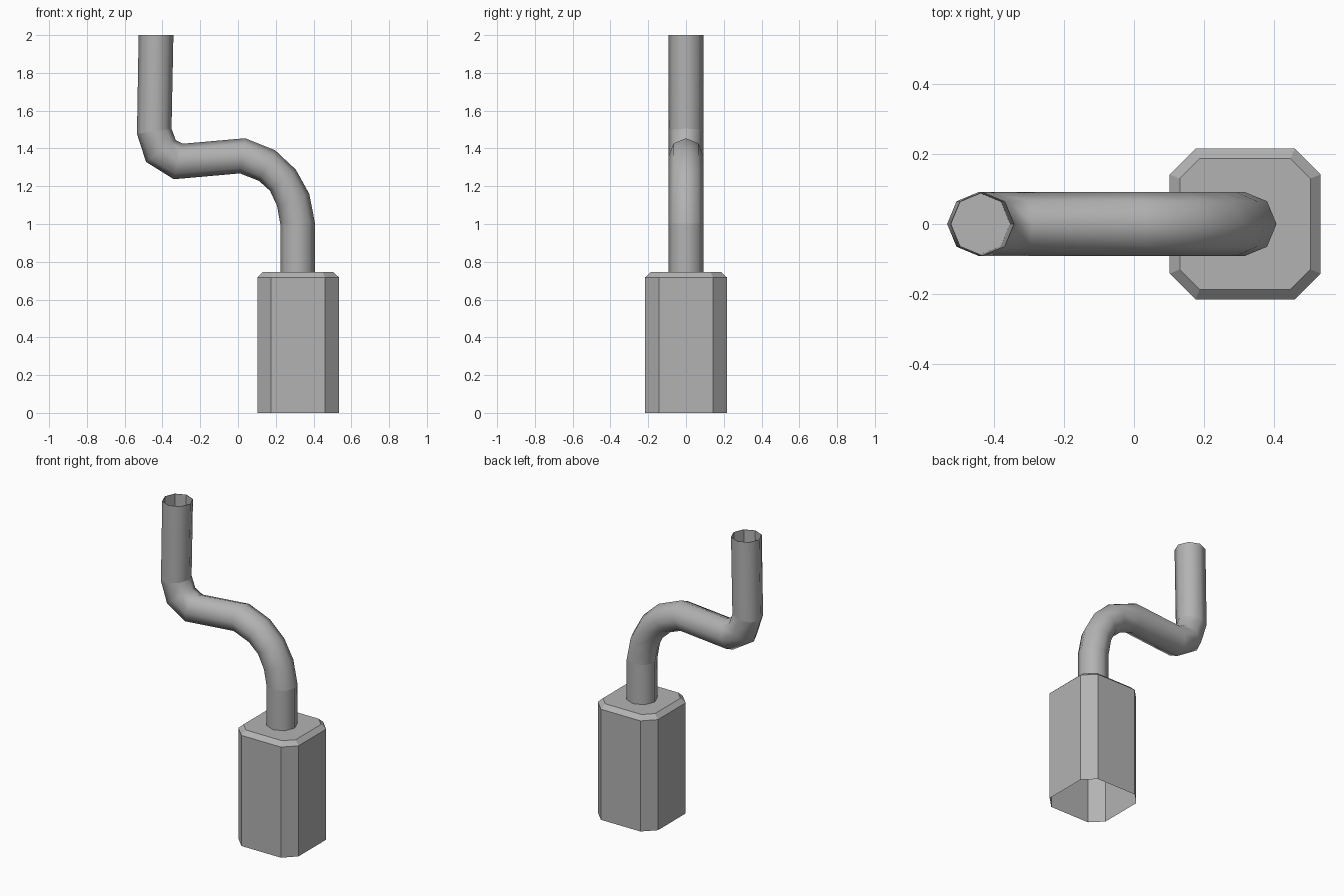
import bpy, bmesh, math

if "Cube" in bpy.data.objects:
    bpy.data.objects.remove(bpy.data.objects["Cube"])

# Dark grey shared by every part
grey = bpy.data.materials.new("dark_grey")
grey.diffuse_color = (0.45, 0.45, 0.45, 1.0)
grey.use_nodes = True
grey.node_tree.nodes["Principled BSDF"].inputs["Base Color"].default_value = grey.diffuse_color


def loft(name, rings, cap_end=False, smooth=False):
    """Skin a list of equal-length vertex rings into one open tube."""
    bm = bmesh.new()
    loops = [[bm.verts.new(p) for p in ring] for ring in rings]
    n = len(loops[0])
    for a, b in zip(loops, loops[1:]):
        for i in range(n):
            j = (i + 1) % n
            bm.faces.new((a[i], a[j], b[j], b[i]))
    if cap_end:
        bm.faces.new(loops[-1])
    bmesh.ops.recalc_face_normals(bm, faces=bm.faces)
    for f in bm.faces:
        f.smooth = smooth
    mesh = bpy.data.meshes.new(name)
    bm.to_mesh(mesh)
    bm.free()
    mesh.materials.append(grey)
    obj = bpy.data.objects.new(name, mesh)
    bpy.context.collection.objects.link(obj)
    return obj


def clipped_square(cx, half, flat, z):
    """Square outline with its four corners cut off."""
    pts = [(half, -flat), (half, flat), (flat, half), (-flat, half),
           (-half, flat), (-half, -flat), (-flat, -half), (flat, -half)]
    return [(cx + x, y, z) for x, y in pts]


def pipe_ring(outer, inner, scale=1.0, radius=0.092, sides=8):
    """Mitred octagon spanning two side points in the XZ plane."""
    (xo, zo), (xi, zi) = outer, inner
    ring = []
    for i in range(sides):
        a = 2 * math.pi * i / sides
        t = math.cos(a) / 2 * scale
        ring.append(((xo + xi) / 2 + (xo - xi) * t,
                     radius * scale * math.sin(a),
                     (zo + zi) / 2 + (zo - zi) * t))
    return ring


# Base block: open underneath, bevelled top
loft("base_block", [clipped_square(0.318, 0.216, 0.142, 0.0),
                    clipped_square(0.318, 0.216, 0.142, 0.718),
                    clipped_square(0.318, 0.187, 0.130, 0.745)], cap_end=True)

# Bent pipe: right/upper and left/lower side points at each bend
bends = [((0.408, 0.745), (0.224, 0.745)),
         ((0.408, 1.003), (0.224, 1.000)),
         ((0.377, 1.160), (0.207, 1.095)),
         ((0.306, 1.288), (0.170, 1.175)),
         ((0.197, 1.390), (0.112, 1.228)),
         ((0.038, 1.454), (0.010, 1.268)),
         ((-0.292, 1.425), (-0.340, 1.237)),
         ((-0.330, 1.445), (-0.487, 1.329)),
         ((-0.352, 1.505), (-0.535, 1.478)),
         ((-0.342, 2.000), (-0.526, 2.000))]
rings = [pipe_ring(o, i) for o, i in bends]
loft("lower_pipe", rings[:2], smooth=True)
loft("curved_pipe", rings[1:9], smooth=True)
loft("upper_pipe", rings[8:], smooth=True)

# Faceted bore of the upper pipe, closed by a flat floor at the bend
loft("pipe_bore", [rings[-1], pipe_ring(*bends[-1], scale=0.97),
                   pipe_ring(*bends[-2], scale=0.97)], cap_end=True)
